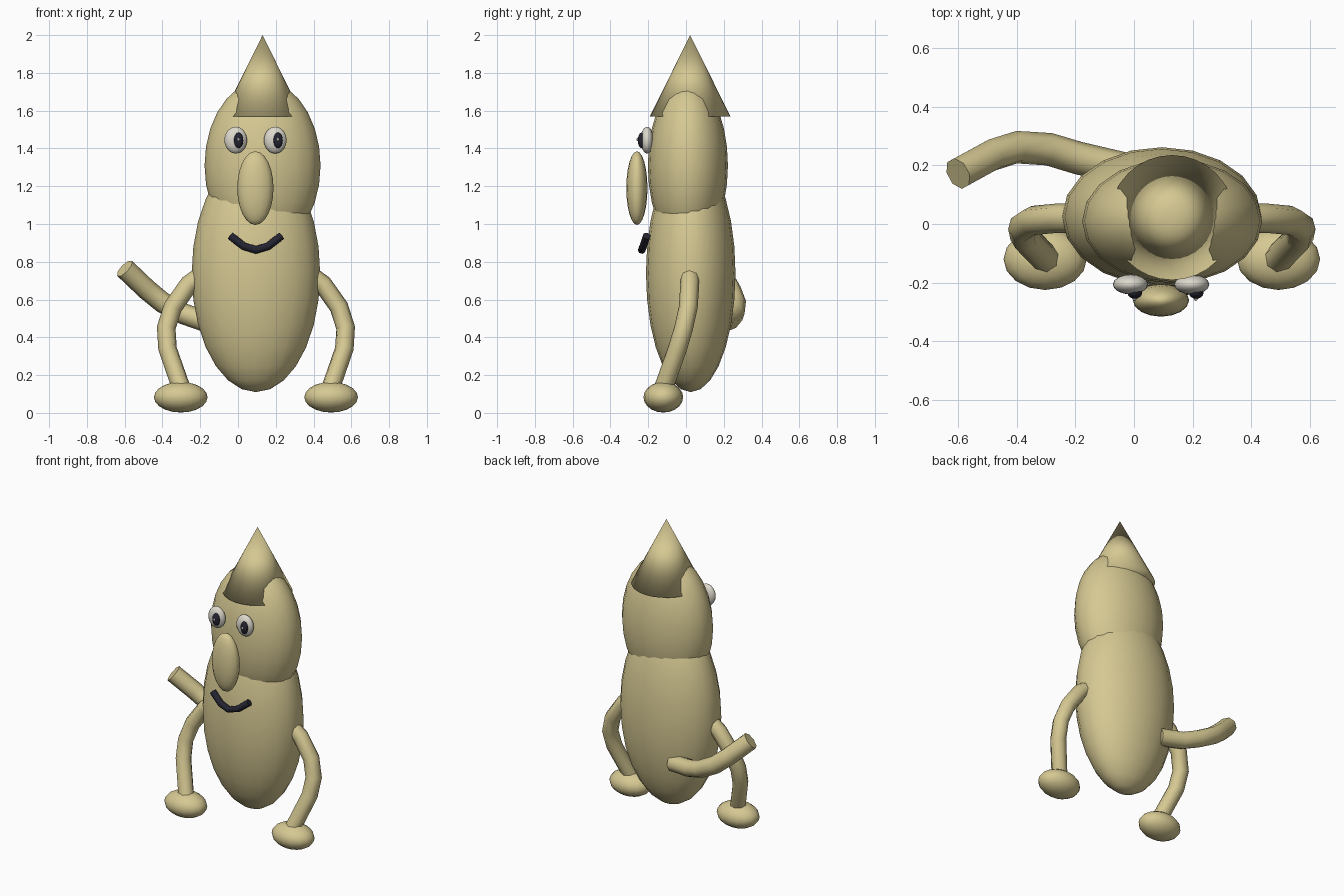
import bpy
import math

if "Cube" in bpy.data.objects:
    bpy.data.objects.remove(bpy.data.objects["Cube"])

CX = 0.095  # symmetry axis of the body


def material(name, rgb):
    m = bpy.data.materials.new(name)
    m.diffuse_color = (*rgb, 1)
    m.use_nodes = True
    m.node_tree.nodes["Principled BSDF"].inputs["Base Color"].default_value = m.diffuse_color
    return m


TAN = material("tan_skin", (0.67, 0.58, 0.29))
WHITE = material("eye_white", (0.72, 0.69, 0.61))
DARK = material("dark_navy", (0.018, 0.018, 0.032))


def ellipsoid(name, loc, radii, mat, segments=16, rings=12):
    bpy.ops.mesh.primitive_uv_sphere_add(segments=segments, ring_count=rings, location=loc)
    ob = bpy.context.object
    ob.name = name
    ob.scale = radii
    bpy.ops.object.transform_apply(location=False, rotation=False, scale=True)
    ob.data.materials.append(mat)
    bpy.ops.object.shade_smooth()
    return ob


def tube(name, points, radius, mat):
    cu = bpy.data.curves.new(name + "_path", "CURVE")
    cu.dimensions = "3D"
    cu.bevel_depth = radius
    cu.bevel_resolution = 2
    cu.use_fill_caps = True
    sp = cu.splines.new("POLY")
    sp.points.add(len(points) - 1)
    for p, co in zip(sp.points, points):
        p.co = (*co, 1)
    sp.use_smooth = True
    ob = bpy.data.objects.new(name, cu)
    bpy.context.collection.objects.link(ob)
    bpy.ops.object.select_all(action="DESELECT")
    ob.select_set(True)
    bpy.context.view_layer.objects.active = ob
    bpy.ops.object.convert(target="MESH")
    ob = bpy.context.object
    ob.name = name
    ob.data.materials.clear()
    ob.data.materials.append(mat)
    bpy.ops.object.shade_smooth_by_angle(angle=math.radians(60))
    return ob


# Body, head and nose
ellipsoid("body", (CX, 0.025, 0.74), (0.34, 0.237, 0.63), TAN, 20, 14)
ellipsoid("head", (0.13, 0.01, 1.31), (0.307, 0.212, 0.45), TAN, 20, 14)
ellipsoid("nose", (0.092, -0.26, 1.19), (0.096, 0.056, 0.195), TAN)

# Pointed hat, smooth across its rim
bpy.ops.mesh.primitive_cone_add(vertices=32, radius1=0.213, radius2=0, depth=0.43,
                                location=(0.13, 0.022, 1.785))
hat = bpy.context.object
hat.name = "pointed_hat"
hat.data.materials.append(TAN)
bpy.ops.object.shade_smooth()

# Eyes with pupils and small glints
for side, x in (("left", -0.012), ("right", 0.197)):
    ellipsoid(side + "_eye", (x, -0.206, 1.444), (0.06, 0.034, 0.071), WHITE)
    ellipsoid(side + "_pupil", (x + 0.015, -0.235, 1.443), (0.025, 0.02, 0.041), DARK)
    ellipsoid(side + "_glint", (x + 0.014, -0.255, 1.448), (0.007, 0.007, 0.009), WHITE, 8, 6)

# Smiling mouth
tube("mouth", [(-0.04, -0.208, 0.937), (0.03, -0.226, 0.883), (CX, -0.234, 0.863),
               (0.16, -0.226, 0.883), (0.23, -0.208, 0.937)], 0.021, DARK)

# Bowed legs and flat round feet
LEG = [(0.30, 0.02, 0.72), (0.355, 0.02, 0.68), (0.44, 0.012, 0.56),
       (0.475, -0.012, 0.45), (0.468, -0.045, 0.34), (0.395, -0.12, 0.13)]
for side, s in (("left", -1), ("right", 1)):
    tube(side + "_leg", [(CX + s * x, y, z) for x, y, z in LEG], 0.05, TAN)
    ellipsoid(side + "_foot", (CX + s * 0.398, -0.12, 0.083), (0.142, 0.105, 0.081), TAN, 16, 10)

# Tail sweeping out and up
tube("tail", [(-0.04, 0.19, 0.475), (-0.19, 0.225, 0.49), (-0.29, 0.255, 0.525),
              (-0.40, 0.262, 0.585), (-0.485, 0.235, 0.655), (-0.60, 0.172, 0.765)], 0.056, TAN)
